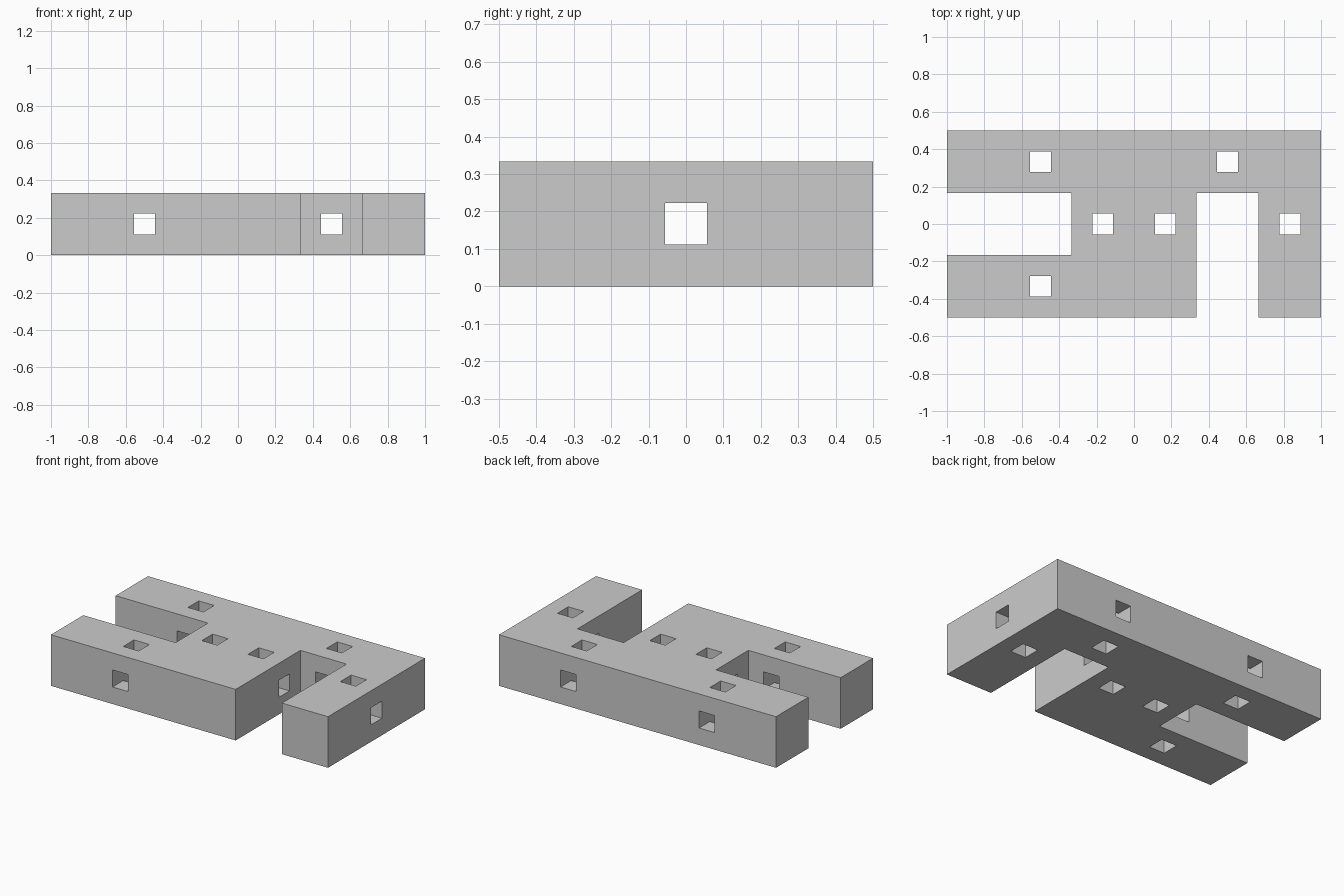
import bpy
import bmesh

if "Cube" in bpy.data.objects:
    bpy.data.objects.remove(bpy.data.objects["Cube"])

T = 1 / 3          # thickness of the bars
H = 1 / 18         # half width of the square holes


def add_object(name, bm):
    bmesh.ops.recalc_face_normals(bm, faces=bm.faces)
    mesh = bpy.data.meshes.new(name)
    bm.to_mesh(mesh)
    bm.free()
    obj = bpy.data.objects.new(name, mesh)
    bpy.context.collection.objects.link(obj)
    return obj


def extrude_outline(bm, outline, z0, z1):
    face = bm.faces.new([bm.verts.new((x, y, z0)) for x, y in outline])
    top = bmesh.ops.extrude_face_region(bm, geom=[face], use_keep_orig=True)["geom"]
    for v in top:
        if isinstance(v, bmesh.types.BMVert):
            v.co.z = z1


def cutter(name, boxes):
    # one helper object holding separate boxes given as (min, max) per axis
    bm = bmesh.new()
    for (x0, x1), (y0, y1), (z0, z1) in boxes:
        extrude_outline(bm, [(x0, y0), (x1, y0), (x1, y1), (x0, y1)], z0, z1)
    obj = add_object(name, bm)
    obj.hide_render = True
    obj.hide_viewport = True
    obj.display_type = 'WIRE'
    return obj


def around(c):
    return (c - H, c + H)


# Block with a slot in the left end and a slot in the front
bm = bmesh.new()
extrude_outline(bm, [
    (-1, -0.5), (T, -0.5), (T, T / 2), (2 * T, T / 2), (2 * T, -0.5), (1, -0.5),
    (1, 0.5), (-1, 0.5), (-1, T / 2), (-T, T / 2), (-T, -T / 2), (-1, -T / 2),
], 0, T)
block = add_object("slotted_block", bm)

# Square holes running along each axis
mid = around(T / 2)
vertical_spots = [(-0.5, T), (0.5, T), (-0.5, -T), (-T / 2, 0), (T / 2, 0), (2.5 * T, 0)]
cutters = [
    cutter("vertical_holes", [(around(x), around(y), (-0.1, T + 0.1)) for x, y in vertical_spots]),
    cutter("front_to_back_holes", [(around(x), (-0.6, 0.6), mid) for x in (-0.5, 0.5)]),
    cutter("side_to_side_hole", [((-1.1, 1.1), around(0), mid)]),
]
for c in cutters:
    mod = block.modifiers.new(c.name, 'BOOLEAN')
    mod.operation = 'DIFFERENCE'
    mod.solver = 'EXACT'
    mod.object = c
